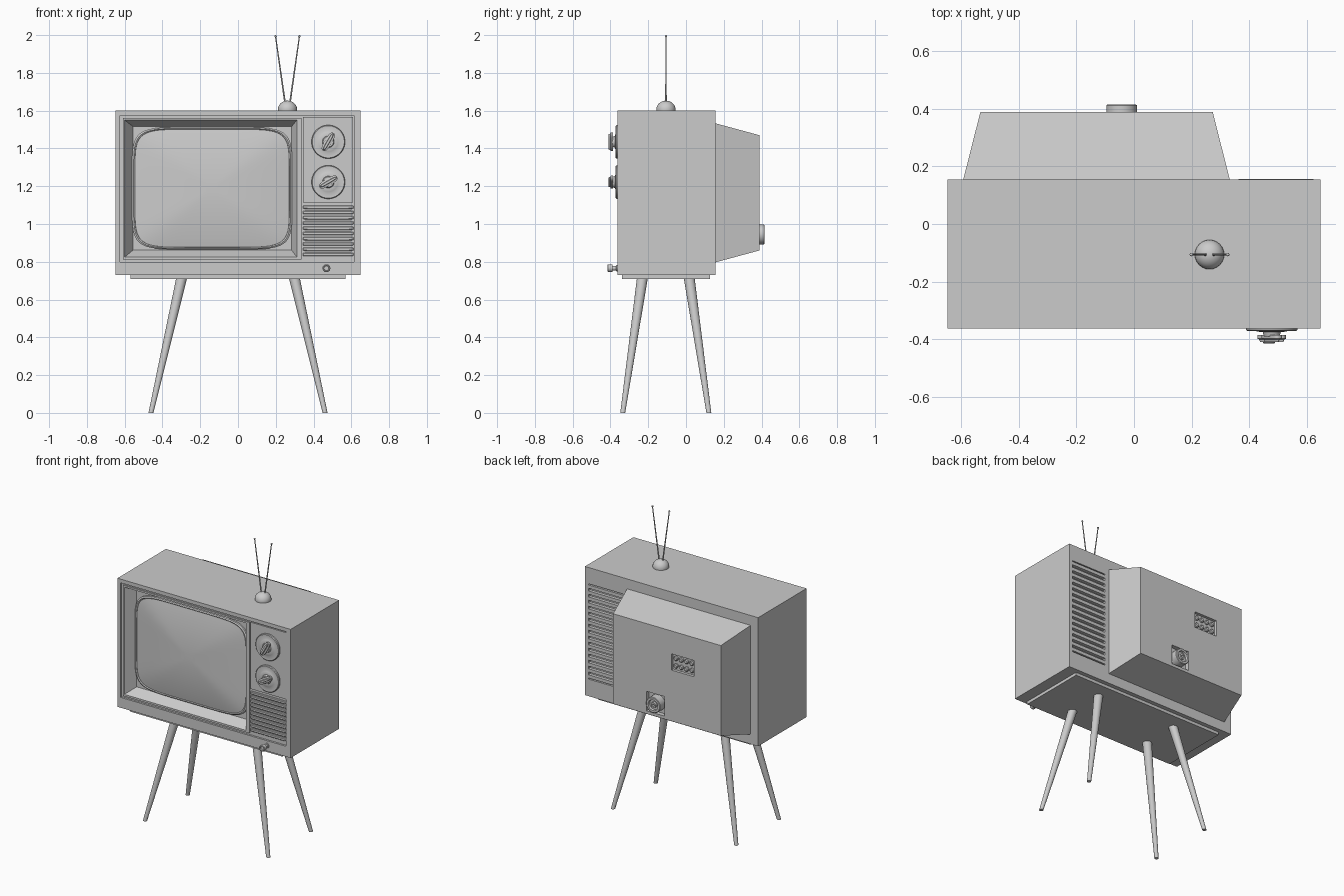
import bpy, bmesh, math

if "Cube" in bpy.data.objects:
    bpy.data.objects.remove(bpy.data.objects["Cube"])

grey = bpy.data.materials.new("plain grey")
grey.diffuse_color = (0.6, 0.6, 0.6, 1)
grey.use_nodes = True
grey.node_tree.nodes["Principled BSDF"].inputs["Base Color"].default_value = grey.diffuse_color


def loft(name, rings, smooth=True):
    """Skin a list of equal-length point rings and cap both ends."""
    bm = bmesh.new()
    vr = [[bm.verts.new(p) for p in r] for r in rings]
    n = len(vr[0])
    for a, b in zip(vr, vr[1:]):
        for i in range(n):
            j = (i + 1) % n
            bm.faces.new((a[i], a[j], b[j], b[i]))
    bm.faces.new(vr[0])
    bm.faces.new(vr[-1])
    bmesh.ops.recalc_face_normals(bm, faces=bm.faces)
    me = bpy.data.meshes.new(name)
    bm.to_mesh(me)
    bm.free()
    me.materials.append(grey)
    ob = bpy.data.objects.new(name, me)
    bpy.context.collection.objects.link(ob)
    bpy.ops.object.select_all(action='DESELECT')
    ob.select_set(True)
    bpy.context.view_layer.objects.active = ob
    if smooth:
        bpy.ops.object.shade_smooth_by_angle(angle=math.radians(35))
    return ob


def rect(x0, x1, z0, z1, y):
    return [(x0, y, z0), (x1, y, z0), (x1, y, z1), (x0, y, z1)]


def box(name, x0, x1, y0, y1, z0, z1):
    return loft(name, [rect(x0, x1, z0, z1, y0), rect(x0, x1, z0, z1, y1)], False)


def oval(cx, cz, y, rx, rz=None, ang=0, p=2, n=32):
    """Upright (super)ellipse ring facing the y axis."""
    rz = rx if rz is None else rz
    out = []
    for i in range(n):
        t = 2 * math.pi * (i + 0.5) / n
        c, s = math.cos(t), math.sin(t)
        u = math.copysign(abs(c) ** (2 / p), c) * rx
        v = math.copysign(abs(s) ** (2 / p), s) * rz
        out.append((cx + u * math.cos(ang) - v * math.sin(ang), y,
                    cz + u * math.sin(ang) + v * math.cos(ang)))
    return out


def disc(cx, cy, z, r, n=24):
    return [(cx + r * math.cos(2 * math.pi * i / n),
             cy + r * math.sin(2 * math.pi * i / n), z) for i in range(n)]


def lathe(name, cx, cz, profile):
    return loft(name, [oval(cx, cz, y, r) for y, r in profile])


def cut(ob, cutter):
    m = ob.modifiers.new("cut", 'BOOLEAN')
    m.operation, m.solver, m.object = 'DIFFERENCE', 'EXACT', cutter
    bpy.context.view_layer.objects.active = ob
    bpy.ops.object.modifier_apply(modifier="cut")
    bpy.data.objects.remove(cutter)


# cabinet with recessed front, raised screen surround and sloping bezel
W, F, B = 0.648, -0.363, 0.155
cabinet = loft("cabinet", [
    rect(-W, W, 0.73, 1.6, B), rect(-W, W, 0.73, 1.6, F),
    rect(-0.625, 0.615, 0.80, 1.575, F), rect(-0.625, 0.615, 0.80, 1.575, -0.350),
    rect(-0.610, 0.335, 0.812, 1.562, -0.350), rect(-0.610, 0.335, 0.812, 1.562, -0.358),
    rect(-0.600, 0.312, 0.825, 1.550, -0.358), rect(-0.555, 0.283, 0.862, 1.515, -0.290),
], False)

# back vents: a pocket filled with slats
cut(cabinet, box("vent_cutter", 0.362, 0.622, 0.135, 0.2, 0.845, 1.49))
for i in range(16):
    z = 0.853 + i * 0.0405
    box("back_vent_slat", 0.362, 0.622, 0.134, 0.156, z, z + 0.022)

# picture tube with rim and bulging glass
CX, CZ, HX, HZ = -0.137, 1.189, 0.424, 0.324


def tube(s, y):
    return oval(CX, CZ, y, HX * s, HZ * s, p=6.5, n=96)


loft("screen_rim", [tube(1, -0.285), tube(1, -0.302), tube(0.98, -0.307),
                    tube(0.965, -0.303), tube(0.96, -0.29)])
loft("screen_glass", [tube(0.965, -0.288)] +
     [tube(s, -0.300 - 0.035 * (1 - s * s))
      for s in (0.963, 0.9, 0.8, 0.65, 0.5, 0.35, 0.2, 0.08)])

# control panel, dials and turning handles
box("control_panel", 0.345, 0.610, -0.358, -0.345, 1.115, 1.566)
for cz, deg in ((1.435, 60), (1.222, 30)):
    a = math.radians(deg)
    lathe("dial_plate", 0.478, cz, [(-0.35, 0.089), (-0.368, 0.089), (-0.372, 0.085),
                                    (-0.370, 0.058), (-0.373, 0.052), (-0.375, 0.034)])
    lathe("dial_hub", 0.478, cz, [(-0.36, 0.034), (-0.378, 0.031), (-0.390, 0.027)])
    loft("dial_handle", [oval(0.478, cz, y, rx, rz, a, 3) for y, rx, rz in
                         ((-0.386, 0.054, 0.019), (-0.398, 0.054, 0.019),
                          (-0.400, 0.050, 0.008), (-0.410, 0.046, 0.006))])

# speaker grille bars
for i in range(10):
    z = 0.839 + i * 0.0278
    loft("speaker_bar", [oval(0.477, z, y, rx, rz, p=8) for y, rx, rz in
                         ((-0.345, 0.134, 0.0095), (-0.358, 0.134, 0.0095),
                          (-0.361, 0.131, 0.006))])

# power knob with hollow face
lathe("power_knob", 0.468, 0.766, [(-0.355, 0.018), (-0.368, 0.018), (-0.370, 0.012),
                                   (-0.388, 0.012), (-0.390, 0.021), (-0.412, 0.021),
                                   (-0.415, 0.018), (-0.415, 0.014), (-0.407, 0.012)])

# rear tube housing with two pockets
housing = loft("rear_housing", [rect(-0.592, 0.332, 0.797, 1.533, 0.15),
                                rect(-0.592, 0.332, 0.797, 1.533, 0.156),
                                rect(-0.533, 0.273, 0.860, 1.470, 0.389)], False)
cut(housing, box("terminal_cutter", -0.333, -0.163, 0.370, 0.45, 1.205, 1.315))
cut(housing, box("socket_cutter", -0.110, 0.024, 0.360, 0.45, 0.880, 1.012))

# terminal screws, two rows of four
for i in range(4):
    for z in (1.235, 1.285):
        lathe("terminal_screw", -0.308 + i * 0.040, z,
              [(0.365, 0.015), (0.380, 0.015), (0.385, 0.010)])

# round cable socket
lathe("cable_socket", -0.043, 0.945, [(0.355, 0.053), (0.412, 0.053), (0.415, 0.049),
                                      (0.415, 0.036), (0.400, 0.034), (0.400, 0.020),
                                      (0.412, 0.018), (0.412, 0.008), (0.400, 0.007)])

# base plate and splayed tapered legs
box("base_plate", -0.57, 0.57, -0.34, 0.127, 0.71, 0.735)
for sx in (-1, 1):
    for sy in (-1, 1):
        loft("leg", [disc(sx * 0.461, -0.107 + sy * 0.228, 0, 0.013),
                     disc(sx * 0.297, -0.107 + sy * 0.123, 0.72, 0.029)])

# antenna: domed foot, two rods and tips
AX, AY = 0.262, -0.106
loft("antenna_dome", [disc(AX, AY, 1.595, 0.050), disc(AX, AY, 1.606, 0.051)] +
     [disc(AX, AY, 1.606 + 0.047 * math.sin(t), 0.051 * math.cos(t))
      for t in [math.radians(d) for d in range(12, 88, 12)]])
for s in (-1, 1):
    tip = AX + s * 0.063
    loft("antenna_rod", [disc(AX + s * 0.012, AY, 1.635, 0.0045, 10),
                         disc(tip, AY, 1.992, 0.003, 10)])
    loft("antenna_tip", [disc(tip, AY, 1.994 - 0.006 * math.cos(t), 0.0002 + 0.006 * math.sin(t), 12)
                         for t in [math.pi * k / 8 for k in range(9)]])
